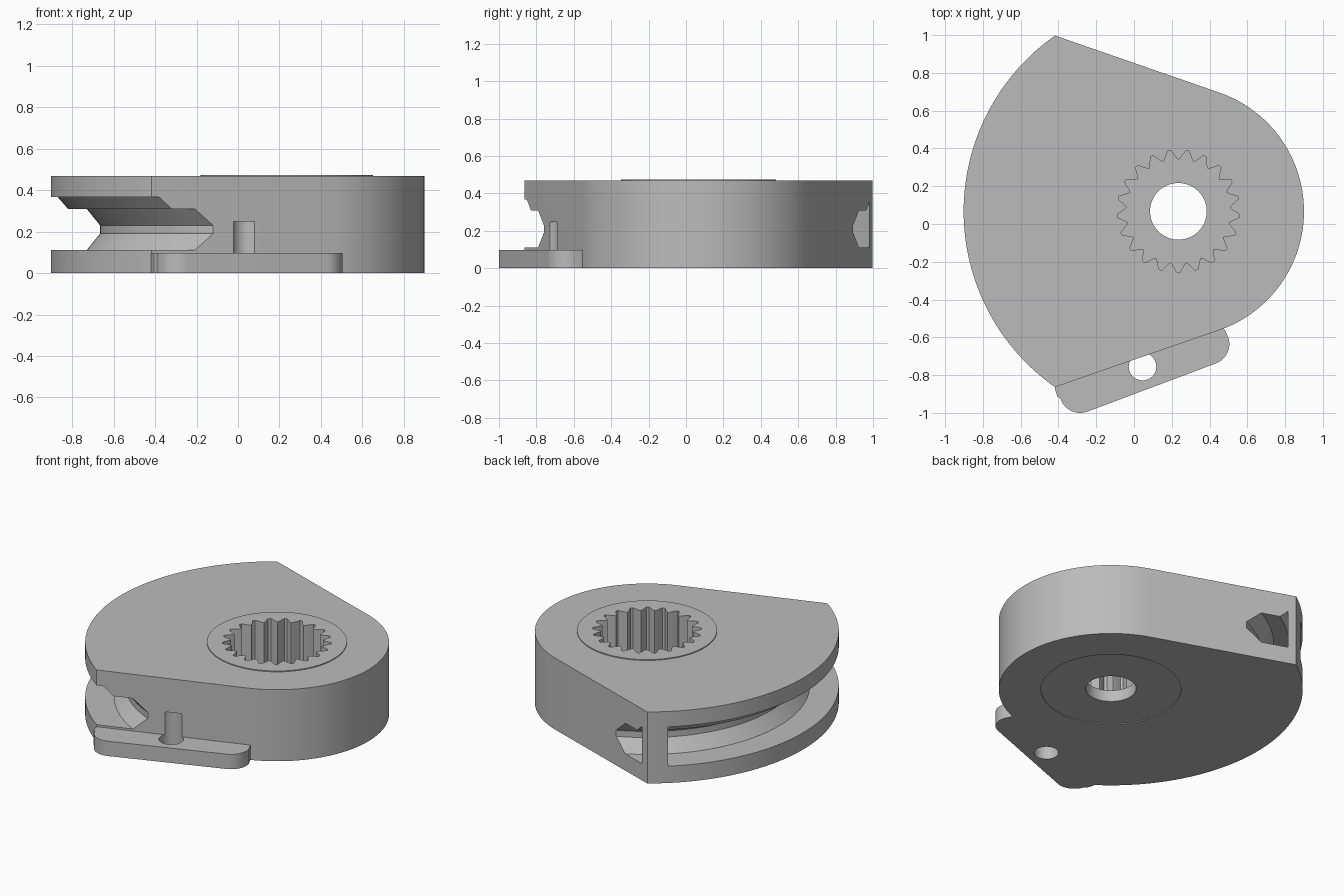
import bpy, bmesh
from math import sin, cos, pi, radians, atan2
from mathutils import Vector

if "Cube" in bpy.data.objects:
    bpy.data.objects.remove(bpy.data.objects["Cube"])

HUB = Vector((0.235, 0.067))     # shared centre of all arcs
R_OUT, R_IN = 1.137, 0.665
TIP = atan2(0.933, -0.655)       # angle of the pointed corners
TANGENT = radians(70)            # where the round end meets the straight sides
TOP = 0.468

mat = bpy.data.materials.new("plain grey")
mat.use_nodes = True
grey = (0.5, 0.5, 0.5, 1)
mat.diffuse_color = grey
mat.node_tree.nodes["Principled BSDF"].inputs["Base Color"].default_value = grey


def arc(c, r, a0, a1, n):
    steps = [a0 + (a1 - a0) * i / n for i in range(n + 1)]
    return [(c[0] + r * cos(a), c[1] + r * sin(a)) for a in steps]


def circle(c, r, n=64):
    return arc(c, r, 0, 2 * pi, n)[:-1]


def make_object(name, bm):
    bmesh.ops.recalc_face_normals(bm, faces=bm.faces)
    mesh = bpy.data.meshes.new(name)
    bm.to_mesh(mesh)
    bm.free()
    mesh.materials.append(mat)
    ob = bpy.data.objects.new(name, mesh)
    bpy.context.collection.objects.link(ob)
    return ob


def prism(name, points, z0, z1):
    bm = bmesh.new()
    face = bm.faces.new([bm.verts.new((x, y, z0)) for x, y in points])
    top = bmesh.ops.extrude_face_region(bm, geom=[face])["geom"]
    verts = [v for v in top if isinstance(v, bmesh.types.BMVert)]
    bmesh.ops.translate(bm, verts=verts, vec=(0, 0, z1 - z0))
    return make_object(name, bm)


def revolve(name, profile, n=160):
    # closed ring swept round the hub axis from (radius, z) points
    bm = bmesh.new()
    rings = []
    for i in range(n):
        a = 2 * pi * i / n
        rings.append([bm.verts.new((HUB.x + r * cos(a), HUB.y + r * sin(a), z))
                      for r, z in profile])
    k = len(profile)
    for i in range(n):
        p, q = rings[i], rings[(i + 1) % n]
        for j in range(k):
            bm.faces.new((p[j], q[j], q[(j + 1) % k], p[(j + 1) % k]))
    return make_object(name, bm)


def combine(ob, tool, operation):
    mod = ob.modifiers.new(tool.name, "BOOLEAN")
    mod.object, mod.operation, mod.solver = tool, operation, "EXACT"
    bpy.context.view_layer.objects.active = ob
    bpy.ops.object.modifier_apply(modifier=mod.name)
    bpy.data.objects.remove(tool)


# Sector-shaped housing
outline = (arc(HUB, R_IN, -TANGENT, TANGENT, 48)
           + arc(HUB, R_OUT, TIP, 2 * pi - TIP, 64))
housing = prism("sector_housing", outline, 0, TOP)

# Rope groove round the long arc, leaving a thin post at the rear corner
groove = revolve("groove_cutter", [
    (1.3, 0.367), (1.105, 0.367), (1.055, 0.31), (0.965, 0.31),
    (0.9, 0.23), (0.9, 0.19), (0.965, 0.11), (1.3, 0.11)])
post = prism("post_keeper",
             arc(HUB, 1.095, TIP - 0.4, TIP + 0.109, 16)
             + arc(HUB, 1.5, TIP + 0.109, TIP - 0.4, 16), 0.05, 0.42)
combine(groove, post, "DIFFERENCE")
combine(housing, groove, "DIFFERENCE")

# Mounting tab along the front side, with rounded ends
tab = prism("mounting_tab",
            [(-0.42, -0.868), (-0.405, -0.915)]
            + arc((-0.285, -0.89), 0.11, radians(197), radians(290), 12)
            + arc((0.395, -0.635), 0.11, radians(290), radians(377), 12)
            + [(0.475, -0.55), (0.46, -0.5), (-0.38, -0.80)], 0, 0.097)
combine(housing, tab, "UNION")

# Raised hub face on top and shallow recess underneath
combine(housing, prism("hub_face", circle(HUB, 0.415, 96), 0.4, TOP + 0.006), "UNION")
combine(housing, prism("hub_recess", circle(HUB, 0.415, 96), -0.1, 0.005), "DIFFERENCE")

# Toothed socket and through bore
TEETH = 21
pitch = 2 * pi / TEETH
spline = []
for i in range(TEETH):
    for offset, r in ((0, 0.273), (0.14, 0.284), (0.34, 0.312), (0.42, 0.324),
                      (0.58, 0.324), (0.66, 0.312), (0.86, 0.284)):
        a = pi / 2 + (i + offset) * pitch
        spline.append((HUB.x + r * cos(a), HUB.y + r * sin(a)))
combine(housing, prism("toothed_socket", spline, 0.08, 0.6), "DIFFERENCE")
combine(housing, prism("bore", circle(HUB, 0.15), -0.1, 0.2), "DIFFERENCE")

# Screw hole through the tab, nicking the housing wall
combine(housing, prism("screw_hole", circle((0.045, -0.755), 0.073, 40), -0.1, 0.248),
        "DIFFERENCE")

bpy.ops.object.select_all(action="DESELECT")
housing.select_set(True)
bpy.context.view_layer.objects.active = housing
bpy.ops.object.shade_smooth_by_angle(angle=radians(25))
